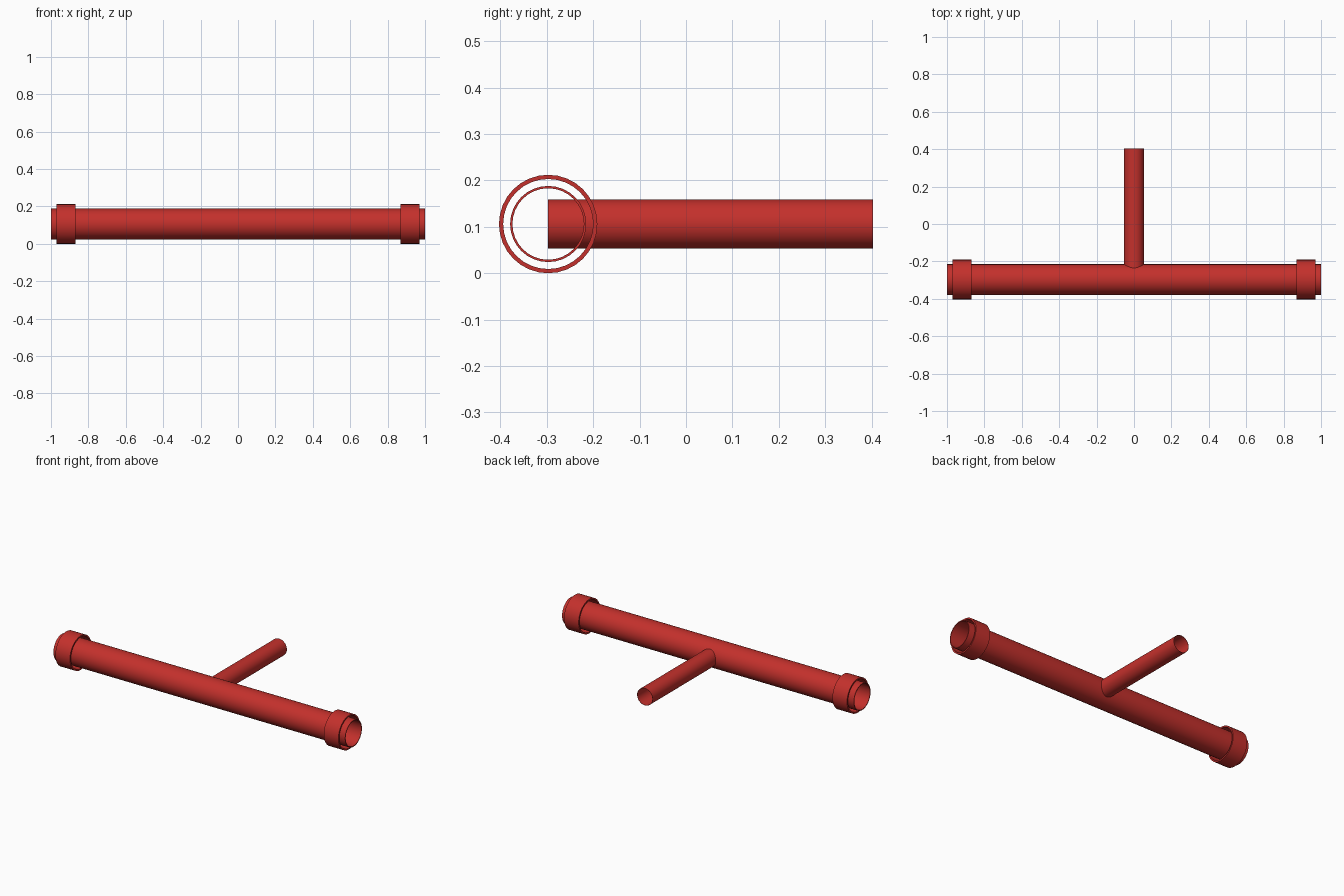
import bpy
from math import cos, sin, tau

if "Cube" in bpy.data.objects:
    bpy.data.objects.remove(bpy.data.objects["Cube"])

SIDES = 32
CY, CZ = -0.297, 0.106

red = bpy.data.materials.new("red_paint")
red.diffuse_color = (0.55, 0.03, 0.025, 1)
red.use_nodes = True
red.node_tree.nodes["Principled BSDF"].inputs["Base Color"].default_value = red.diffuse_color


def tube(name, axis, start, end, profile):
    """Sweep (offset along axis, radius) profile around the x or y axis."""
    n = len(profile)
    verts, faces = [], []
    for i in range(SIDES):
        a = tau * i / SIDES
        for t, r in profile:
            p = start + t * (end - start)
            u, v = r * cos(a), r * sin(a)
            verts.append((p, CY + u, CZ + v) if axis == "x" else (-u, p, CZ + v))
    for i in range(SIDES):
        j = (i + 1) % SIDES
        for k in range(n):
            m = (k + 1) % n
            faces.append((i * n + k, i * n + m, j * n + m, j * n + k))
    mesh = bpy.data.meshes.new(name)
    mesh.from_pydata(verts, [], faces)
    mesh.materials.append(red)
    obj = bpy.data.objects.new(name, mesh)
    bpy.context.collection.objects.link(obj)
    bpy.context.view_layer.objects.active = obj
    obj.select_set(True)
    # consistent outward normals
    bpy.ops.object.mode_set(mode="EDIT")
    bpy.ops.mesh.select_all(action="SELECT")
    bpy.ops.mesh.normals_make_consistent(inside=False)
    bpy.ops.object.mode_set(mode="OBJECT")
    bpy.ops.object.shade_smooth_by_angle()
    obj.select_set(False)


def ring(outer, inner):
    return [(0, outer), (1, outer), (1, inner), (0, inner)]


# main hollow pipe
tube("main_pipe", "x", -1, 1, ring(0.082, 0.077))
# loose collars near both ends
for side, label in ((-1, "left"), (1, "right")):
    tube(label + "_collar", "x", side * 0.87, side * 0.97, ring(0.106, 0.097))
# side branch starting at the pipe axis
tube("branch_pipe", "y", CY, 0.403, ring(0.053, 0.0515))
